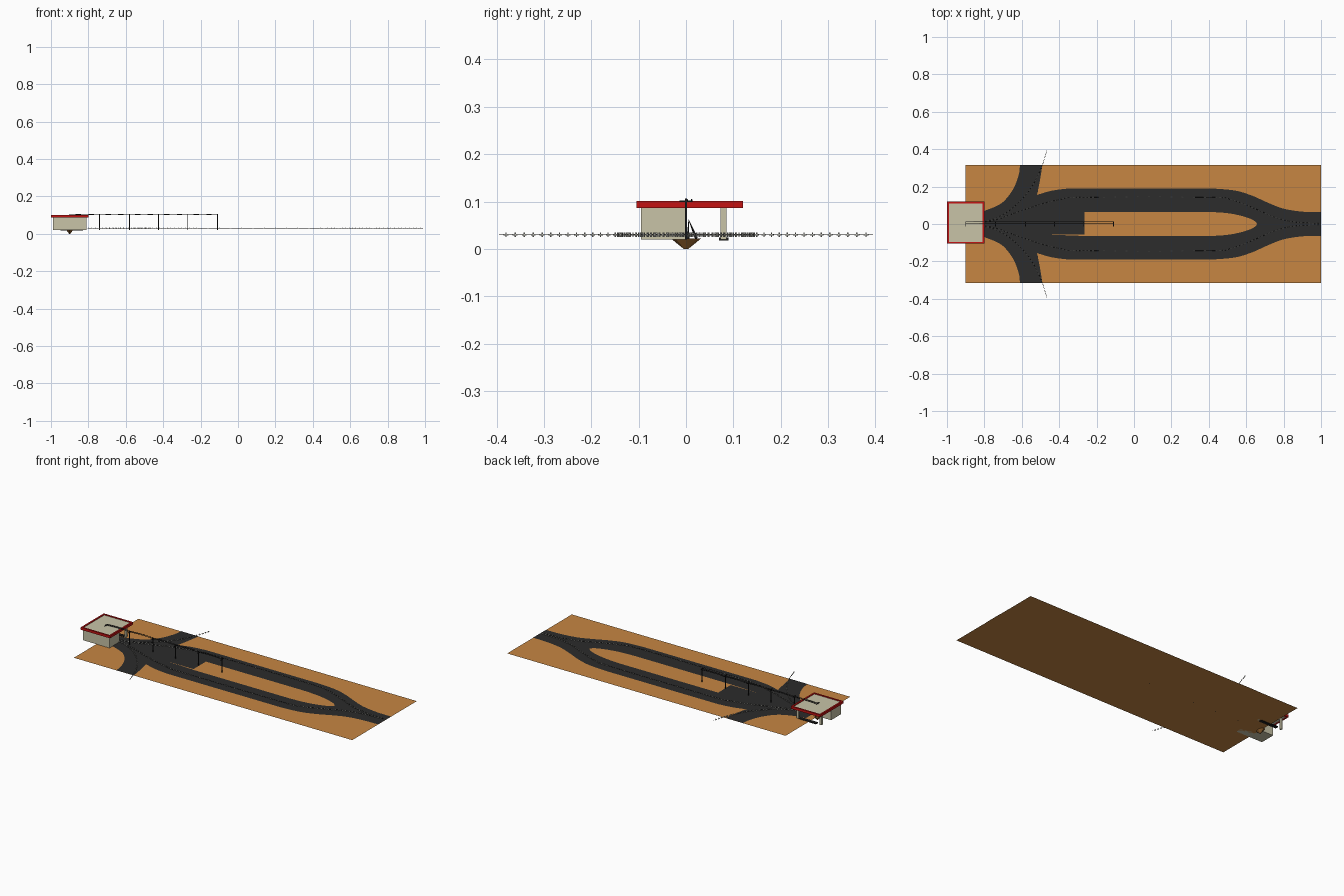
import bpy, bmesh, math
from mathutils import Vector

if "Cube" in bpy.data.objects:
    bpy.data.objects.remove(bpy.data.objects["Cube"])


def mat(name, r, g, b):
    m = bpy.data.materials.new(name)
    m.diffuse_color = (r, g, b, 1)
    m.use_nodes = True
    m.node_tree.nodes["Principled BSDF"].inputs["Base Color"].default_value = m.diffuse_color
    return m


SAND = mat("sand orange", 0.57, 0.24, 0.055)
ASPHALT = mat("asphalt", 0.025, 0.025, 0.025)
BEIGE = mat("beige wall", 0.58, 0.55, 0.39)
RED = mat("red trim", 0.55, 0.006, 0.006)
BLACK = mat("black metal", 0.012, 0.012, 0.012)
BROWN = mat("brown", 0.26, 0.11, 0.025)
PALE = mat("pale marker", 0.6, 0.6, 0.55)


def finish(bm, name, material):
    me = bpy.data.meshes.new(name)
    bm.to_mesh(me)
    bm.free()
    ob = bpy.data.objects.new(name, me)
    me.materials.append(material)
    bpy.context.collection.objects.link(ob)
    return ob


def add_box(bm, lo, hi, angle=0):
    lo, hi = Vector(lo), Vector(hi)
    c, s = (lo + hi) / 2, hi - lo
    vs = bmesh.ops.create_cube(bm, size=1)["verts"]
    ca, sa = math.cos(angle), math.sin(angle)
    for v in vs:
        x, y = v.co.x * s.x, v.co.y * s.y
        v.co = c + Vector((x * ca - y * sa, x * sa + y * ca, v.co.z * s.z))


def boxes(name, material, *items):
    bm = bmesh.new()
    for lo, hi in items:
        add_box(bm, lo, hi)
    return finish(bm, name, material)


def plate(name, material, pts, z):
    bm = bmesh.new()
    f = bm.faces.new([bm.verts.new((x, y, z)) for x, y in pts])
    f.normal_update()
    if f.normal.z < 0:
        f.normal_flip()
    bmesh.ops.triangulate(bm, faces=bm.faces[:])
    return finish(bm, name, material)


def smooth(pts, steps=6):
    """Catmull-Rom curve through 2D points."""
    p = [Vector(q) for q in pts]
    p = [p[0]] + p + [p[-1]]
    out = []
    for a, b, c, d in zip(p, p[1:], p[2:], p[3:]):
        for i in range(steps):
            t = i / steps
            out.append(0.5 * (2 * b + (c - a) * t + (2 * a - 5 * b + 4 * c - d) * t * t
                              + (3 * b - a - 3 * c + d) * t ** 3))
    return out + [p[-1]]


def wire(name, pts, r, material):
    cu = bpy.data.curves.new(name, 'CURVE')
    cu.dimensions = '3D'
    cu.bevel_depth = r
    cu.bevel_resolution = 0
    sp = cu.splines.new('POLY')
    sp.points.add(len(pts) - 1)
    for q, v in zip(sp.points, pts):
        q.co = (*v, 1)
    cu.materials.append(material)
    ob = bpy.data.objects.new(name, cu)
    bpy.context.collection.objects.link(ob)


# Ground
plate("ground", SAND, [(-0.9, -0.315), (1, -0.315), (1, 0.315), (-0.9, 0.315)], 0.02)

# Road: half outline, mirrored across y
outer_right = smooth([(1, 0.063), (0.9, 0.066), (0.8, 0.082), (0.72, 0.112), (0.63, 0.152),
                      (0.54, 0.179), (0.42, 0.19)])
outer_left = smooth([(-0.35, 0.19), (-0.44, 0.178), (-0.52, 0.155)])
branch_in = smooth([(-0.515, 0.17), (-0.5, 0.25), (-0.49, 0.315)])
branch_out = smooth([(-0.61, 0.315), (-0.617, 0.26), (-0.65, 0.18), (-0.71, 0.11), (-0.8, 0.07)])
island = smooth([(0.4, 0.065), (0.5, 0.058), (0.58, 0.042), (0.635, 0.022), (0.66, 0)])
half = (outer_right + outer_left + branch_in + branch_out
        + [(-0.86, 0.06), (-0.86, 0), (-0.265, 0), (-0.265, 0.065)] + island + [(1, 0)])
for side, s in (("back", 1), ("front", -1)):
    plate(side + "_road", ASPHALT, [(x, s * y) for x, y in half], 0.021)
plate("sand_sliver", SAND, [(-0.45, -0.057), (-0.265, -0.064), (-0.265, -0.056)], 0.0215)

# Lane guide lines: thin wire with small upright markers
lane = [(-0.8, 0.008), (-0.72, 0.028), (-0.62, 0.065), (-0.5, 0.105), (-0.4, 0.13), (-0.27, 0.143),
        (0.4, 0.143), (0.52, 0.13), (0.64, 0.085), (0.75, 0.037), (0.85, 0.012), (0.99, 0.003)]
branch = [(-0.8, 0.012), (-0.73, 0.035), (-0.65, 0.085), (-0.56, 0.18), (-0.5, 0.29), (-0.465, 0.395)]


def guide(name, pts, s):
    path = [Vector((p.x, s * p.y)) for p in smooth(pts, 10)]
    wire(name + "_wire", [(p.x, p.y, 0.03) for p in path], 0.0008, BLACK)
    bm = bmesh.new()
    left = 0.0
    for a, b in zip(path, path[1:]):
        d = b - a
        straight = -0.27 < a.x < 0.4 and abs(a.y) > 0.13
        step = 0.06 if straight else 0.02
        ang = math.atan2(d.y, d.x)
        t = left
        while t < d.length:
            c = a + d.normalized() * t
            add_box(bm, (c.x - 0.005, c.y - 0.0015, 0.0285), (c.x + 0.005, c.y + 0.0015, 0.0315), ang)
            add_box(bm, (c.x - 0.001, c.y - 0.001, 0.025), (c.x + 0.001, c.y + 0.001, 0.035), ang)
            t += step
        left = t - d.length
    finish(bm, name + "_markers", PALE)


for side, s in (("back", 1), ("front", -1)):
    guide(side + "_lane", lane, s)
    guide(side + "_branch", branch, s)

# Station building: closed block in front, canopy on posts behind
boxes("station_block", BEIGE, ((-0.99, -0.095, 0.02), (-0.81, 0.0, 0.09)))
boxes("canopy_posts", BEIGE, *[((x, 0.073, 0.02), (x + 0.012, 0.086, 0.09)) for x in (-0.985, -0.827)])
boxes("roof_slab", BEIGE, ((-0.992, -0.097, 0.087), (-0.808, 0.112, 0.097)))
boxes("roof_trim", RED,
      ((-1, -0.105, 0.086), (-0.8, -0.095, 0.101)), ((-1, 0.11, 0.086), (-0.8, 0.12, 0.101)),
      ((-1, -0.095, 0.086), (-0.99, 0.11, 0.101)), ((-0.81, -0.095, 0.086), (-0.8, 0.11, 0.101)))
boxes("platform_rail", BLACK, ((-0.95, 0.07, 0.018), (-0.83, 0.09, 0.024)))

# Tapered footing under the station and the lever above it
bm = bmesh.new()
bmesh.ops.create_cone(bm, cap_ends=True, segments=8, radius1=0.005, radius2=0.032, depth=0.022)
for v in bm.verts:
    v.co = Vector((v.co.x * 0.6 - 0.9, v.co.y, v.co.z + 0.011))
finish(bm, "footing", BROWN)
wire("lever", [(-0.9, 0.022, 0.022), (-0.9, 0.006, 0.06), (-0.9, 0.004, 0.022)], 0.003, BLACK)

# Overhead line: poles with cross arms and two sagging cables
xs = [-0.9, -0.74, -0.58, -0.425, -0.268, -0.11]
bm = bmesh.new()
for x in xs:
    add_box(bm, (x - 0.002, -0.002, 0.02), (x + 0.002, 0.002, 0.106))
    add_box(bm, (x - 0.002, -0.014, 0.099), (x + 0.002, 0.014, 0.102))
finish(bm, "overhead_poles", BLACK)
for i, y in enumerate((0.012, 0.002)):
    pts = []
    for a, b in zip(xs, xs[1:]):
        for k in range(6):
            t = k / 6
            pts.append((a + (b - a) * t, y, 0.101 + 0.012 * t * (1 - t)))
    wire(f"overhead_cable_{i + 1}", pts + [(xs[-1], y, 0.101)], 0.0018, BLACK)
